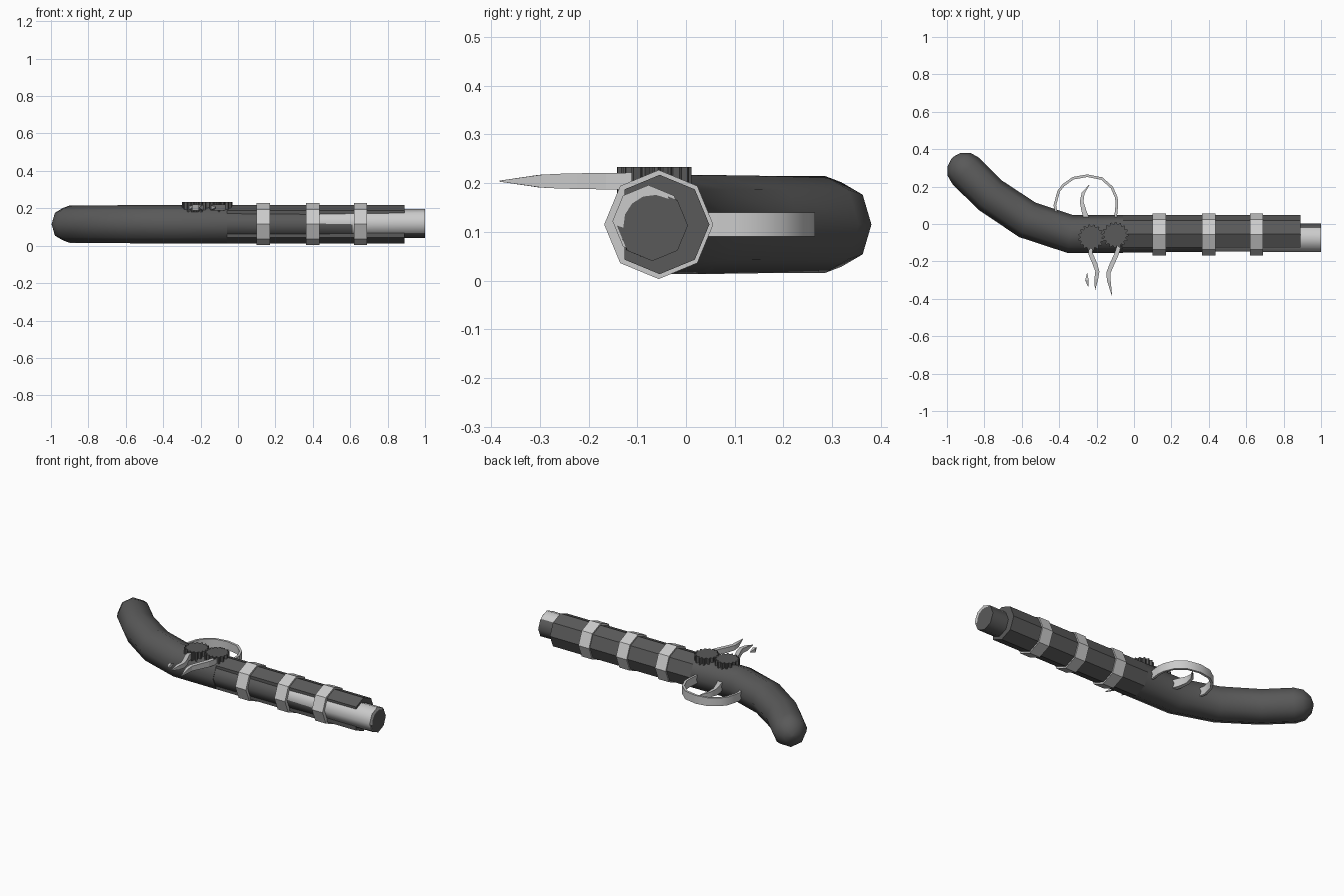
import bpy, bmesh, math
from mathutils import Vector

if "Cube" in bpy.data.objects:
    bpy.data.objects.remove(bpy.data.objects["Cube"])

def material(name, v):
    m = bpy.data.materials.new(name)
    m.diffuse_color = (v, v, v, 1)
    m.use_nodes = True
    m.node_tree.nodes["Principled BSDF"].inputs["Base Color"].default_value = m.diffuse_color
    return m

DARK = material("dark_grey", 0.1)
LIGHT = material("light_grey", 0.6)

def make(name, verts, faces, mat, smooth=0):
    me = bpy.data.meshes.new(name)
    me.from_pydata(verts, [], faces)
    bm = bmesh.new()
    bm.from_mesh(me)
    bmesh.ops.recalc_face_normals(bm, faces=bm.faces)
    bm.to_mesh(me)
    bm.free()
    me.materials.append(mat)
    ob = bpy.data.objects.new(name, me)
    bpy.context.collection.objects.link(ob)
    if smooth:
        bpy.context.view_layer.objects.active = ob
        ob.select_set(True)
        bpy.ops.object.shade_smooth_by_angle(angle=math.radians(smooth))
        ob.select_set(False)
    return ob

def loft(name, rings, mat, smooth=0):
    """Skin a list of equal closed rings and cap both ends."""
    n = len(rings[0])
    verts = [v for r in rings for v in r]
    faces = [(i*n+j, i*n+(j+1) % n, (i+1)*n+(j+1) % n, (i+1)*n+j)
             for i in range(len(rings)-1) for j in range(n)]
    faces += [tuple(range(n)), tuple(range((len(rings)-1)*n, len(rings)*n))]
    return make(name, verts, faces, mat, smooth)

def ring_x(x, cy, cz, r, n=8, skip=()):
    """Ring across the x axis; vertex 0 points to -y."""
    return [(x, cy - r*math.cos(2*math.pi*k/n), cz + r*math.sin(2*math.pi*k/n))
            for k in range(n) if k not in skip]

def ribbon(name, pts, widths, heights, z, mat, smooth=0):
    """Rectangular section swept along a flat path."""
    rings = []
    for i, p in enumerate(pts):
        a, b = Vector(pts[max(i-1, 0)]), Vector(pts[min(i+1, len(pts)-1)])
        t = (b - a).normalized()
        s = Vector((-t.y, t.x)) * widths[i] / 2
        h = heights[i] / 2
        rings.append([(p[0]+s.x, p[1]+s.y, z-h), (p[0]-s.x, p[1]-s.y, z-h),
                      (p[0]-s.x, p[1]-s.y, z+h), (p[0]+s.x, p[1]+s.y, z+h)])
    return loft(name, rings, mat, smooth)

CY, CZ, R = -0.054, 0.115, 0.102

# curved grip and lock section, with a rounded butt
path = [(-0.06, CY), (-0.34, CY), (-0.57, 0.022), (-0.77, 0.155), (-0.9, 0.284)]
rings = []
for i, p in enumerate(path):
    a, b = Vector(path[max(i-1, 0)]), Vector(path[min(i+1, len(path)-1)])
    t = (b - a).normalized()
    if i == 0:
        t = Vector((-1, 0))
    rad = R if i < 3 else 0.1
    steps = [0] if i < len(path)-1 else [0, 30, 60, 85]
    for deg in steps:
        c = Vector(p) + t * rad * math.sin(math.radians(deg))
        rr = rad * math.cos(math.radians(deg))
        s = Vector((-t.y, t.x))
        rings.append([(c.x + s.x*rr*math.cos(u), c.y + s.y*rr*math.cos(u), CZ + rr*math.sin(u))
                      for u in [2*math.pi*k/8 for k in range(8)]])
loft("grip", rings, DARK, 60)

# forestock, open along the barrel side
loft("forestock", [ring_x(x, CY, CZ, R, skip=(0,)) for x in (-0.06, 0.89)], DARK, 30)

# dark barrel core with a light sleeve emerging through its upper side
loft("barrel", [ring_x(-0.06, -0.079, 0.117, 0.074), ring_x(1, -0.069, 0.113, 0.073)], DARK, 50)
loft("barrel_sleeve", [ring_x(-0.06, -0.072, 0.115, 0.071), ring_x(0.999, -0.077, 0.122, 0.074)], LIGHT, 50)

# light crescent on the muzzle face
outer = [(1.001, -0.075 + 0.07*math.cos(math.radians(a)), 0.12 + 0.07*math.sin(math.radians(a)))
         for a in range(60, 186, 25)]
inner = [(1.001, -0.067 + 0.062*math.cos(math.radians(a)), 0.114 + 0.062*math.sin(math.radians(a)))
         for a in range(60, 186, 25)]
make("muzzle_crescent", outer + inner, [(i, i+1, i+7, i+6) for i in range(5)], LIGHT)

# barrel bands
for k, x in enumerate((0.135, 0.4, 0.655)):
    loft(f"band_{k+1}", [ring_x(x-0.036, -0.056, CZ, 0.112), ring_x(x+0.036, -0.056, CZ, 0.112)], LIGHT, 30)

# trigger guard and trigger
guard = [(-0.405, 0.0), (-0.423, 0.1), (-0.403, 0.175), (-0.378, 0.207), (-0.325, 0.245), (-0.25, 0.258),
         (-0.172, 0.243), (-0.118, 0.195), (-0.094, 0.14), (-0.092, 0.1), (-0.1, 0.02)]
ribbon("trigger_guard", guard, [0.014]*11, [0.05]*11, CZ, LIGHT, 40)
trigger = [(-0.25, 0.02), (-0.268, 0.07), (-0.28, 0.12), (-0.272, 0.165), (-0.24, 0.208)]
ribbon("trigger", trigger, [0.03, 0.026, 0.02, 0.016, 0.003], [0.05, 0.05, 0.04, 0.03, 0.01], CZ, LIGHT, 40)

# two meshing lock gears
def gear(name, cx, cy, phase, teeth=16):
    prof = []
    for k in range(teeth):
        for f, r in ((0, 0.058), (0.3, 0.07), (0.55, 0.07), (0.85, 0.058)):
            a = 2*math.pi*(k+f)/teeth + phase
            prof.append((cx + r*math.cos(a), cy + r*math.sin(a)))
    loft(name, [[(x, y, z) for x, y in prof] for z in (0.18, 0.233)], DARK)

gear("gear_rear", -0.229, -0.072, 0)
gear("gear_front", -0.1, -0.059, 0.2)

# clawed hammers and flint
claw_w = [0.02, 0.024, 0.024, 0.022, 0.02, 0.002]
claw_h = [0.034, 0.034, 0.032, 0.03, 0.026, 0.002]
ribbon("hammer_rear", [(-0.235, -0.1), (-0.232, -0.16), (-0.208, -0.215), (-0.196, -0.255),
                       (-0.202, -0.295), (-0.208, -0.352)], claw_w, claw_h, 0.204, LIGHT)
ribbon("hammer_front", [(-0.075, -0.1), (-0.093, -0.16), (-0.12, -0.22), (-0.137, -0.262),
                        (-0.135, -0.3), (-0.118, -0.383)], claw_w, claw_h, 0.204, LIGHT)
ribbon("flint", [(-0.25, -0.262), (-0.252, -0.3), (-0.245, -0.335)], [0.002, 0.018, 0.002],
       [0.002, 0.024, 0.002], 0.204, LIGHT)
